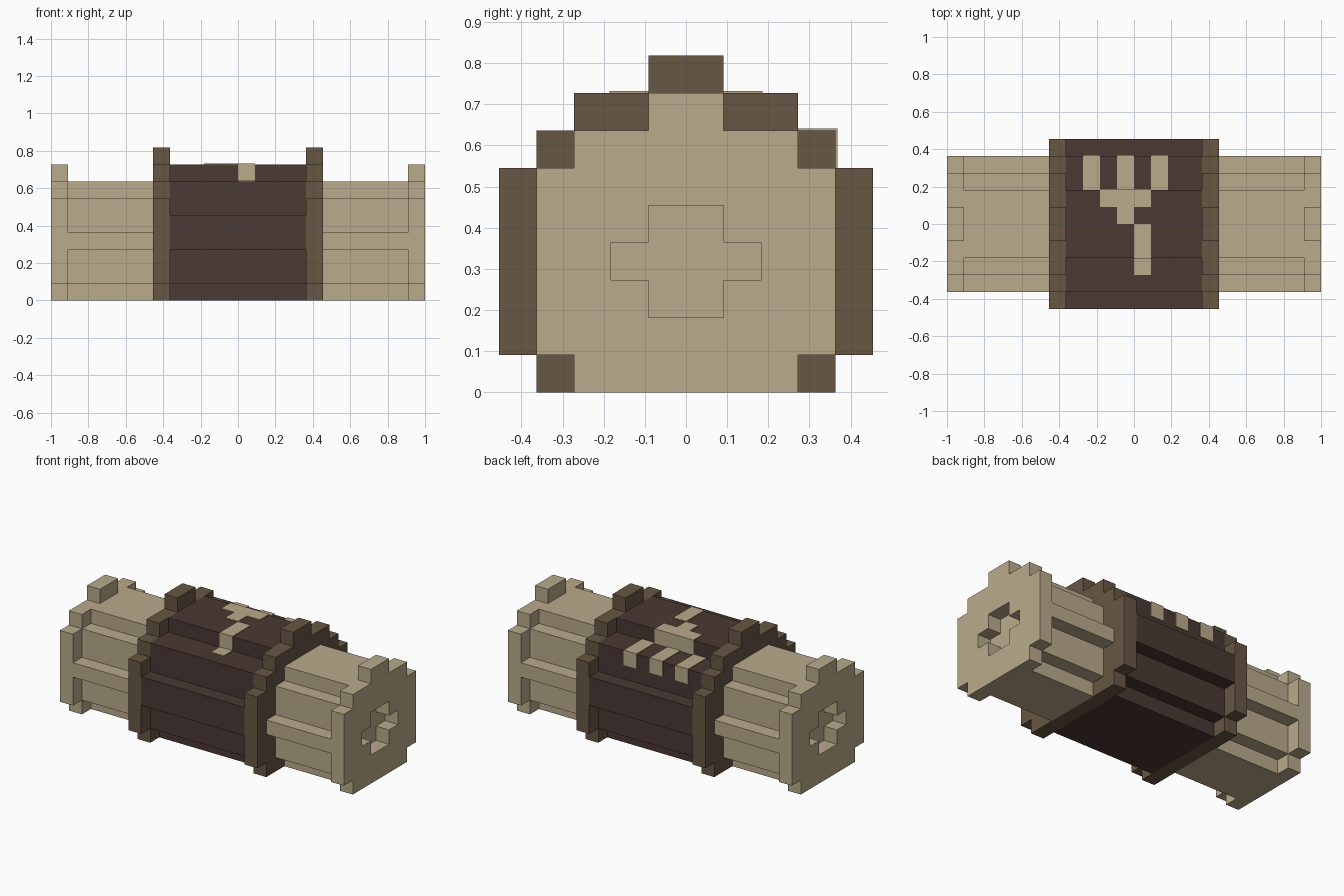
import bpy
import bmesh

U = 1 / 11   # size of one block
E = 0.05     # thickness of painted plates, in blocks

cube = bpy.data.objects.get("Cube")
if cube:
    bpy.data.objects.remove(cube, do_unlink=True)


def material(name, rgb):
    m = bpy.data.materials.new(name)
    m.use_nodes = True
    m.diffuse_color = (*rgb, 1)
    bsdf = next(n for n in m.node_tree.nodes if n.type == 'BSDF_PRINCIPLED')
    bsdf.inputs["Base Color"].default_value = (*rgb, 1)
    return m


BEIGE = material("beige", (0.491, 0.407, 0.258))
BROWN = material("brown", (0.136, 0.095, 0.058))
DARK = material("dark brown", (0.069, 0.041, 0.033))


def prism(name, steps, x0, x1, mat):
    """Stepped symmetric outline, (bottom, top, half width) rows, swept along x."""
    half = []
    for low, high, w in steps:
        half += [(w, low), (w, high)]
    outline = half + [(-y, z) for y, z in reversed(half)]
    bm = bmesh.new()
    face = bm.faces.new([bm.verts.new((x0 * U, y * U, z * U)) for y, z in outline])
    swept = bmesh.ops.extrude_face_region(bm, geom=[face])
    verts = [g for g in swept["geom"] if isinstance(g, bmesh.types.BMVert)]
    bmesh.ops.translate(bm, vec=((x1 - x0) * U, 0, 0), verts=verts)
    bmesh.ops.recalc_face_normals(bm, faces=bm.faces)
    mesh = bpy.data.meshes.new(name)
    bm.to_mesh(mesh)
    bm.free()
    mesh.materials.append(mat)
    ob = bpy.data.objects.new(name, mesh)
    bpy.context.collection.objects.link(ob)
    return ob


def block(name, x, y, z, mat):
    """Axis-aligned box from (low, high) ranges."""
    bpy.ops.mesh.primitive_cube_add(size=1, location=[(a + b) / 2 * U for a, b in (x, y, z)])
    ob = bpy.context.object
    ob.name = name
    for v in ob.data.vertices:
        for i, (a, b) in enumerate((x, y, z)):
            v.co[i] *= (b - a) * U
    ob.data.materials.append(mat)


# Outlines of the four kinds of section
BODY = [(0, 1, 3), (1, 3, 4), (3, 5, 5), (5, 7, 4), (7, 8, 2)]
COLLAR = [(0, 1, 4), (1, 6, 5), (6, 7, 4), (7, 8, 3), (8, 9, 1)]
ARM = [(0, 1, 2), (1, 3, 3), (3, 4, 4), (4, 6, 3), (6, 7, 2)]
PLATE = [(0, 1, 3), (1, 6, 4), (6, 7, 3), (7, 8, 1)]
CROSS = [(2, 3, 1), (3, 4, 2), (4, 5, 1)]

prism("middle_body", BODY, -4, 4, DARK)

# Collar, arm and pierced end plate on each side
for side, s in (("left", 1), ("right", -1)):
    prism(side + "_collar", COLLAR, 4 * s, 5 * s, BROWN)
    prism(side + "_arm", ARM, 5 * s, 10 * s, BEIGE)
    plate = prism(side + "_end_plate", PLATE, 10 * s, 11 * s, BEIGE)
    cutter = prism(side + "_cross_cutter", CROSS, 9.5 * s, 11.5 * s, BEIGE)
    cutter.hide_render = True
    mod = plate.modifiers.new("cross_hole", 'BOOLEAN')
    mod.operation = 'DIFFERENCE'
    mod.solver = 'EXACT'
    mod.object = cutter
    bpy.context.view_layer.objects.active = plate
    bpy.ops.object.modifier_apply(modifier=mod.name)
    bpy.data.objects.remove(cutter, do_unlink=True)

# Painted claw mark: stem over the front step
block("mark_stem_top", (0, 1), (-2 - E, 0), (8, 8 + E), BEIGE)
block("mark_stem_front", (0, 1), (-2 - E, -2), (7, 8), BEIGE)
block("mark_stem_ledge", (0, 1), (-3, -2), (7, 7 + E), BEIGE)

# Palm of the mark, folded over the back step
block("mark_neck", (-1, 0), (0, 1), (8, 8 + E), BEIGE)
block("mark_palm_top", (-2, 1), (1, 2 + E), (8, 8 + E), BEIGE)
block("mark_palm_back", (-2, 1), (2, 2 + E), (7, 8), BEIGE)

# Three claws on the back ledge
for i in range(3):
    x = (2 * i - 3, 2 * i - 2)
    block(f"mark_claw_ledge_{i + 1}", x, (2, 4 + E), (7, 7 + E), BEIGE)
    block(f"mark_claw_back_{i + 1}", x, (4, 4 + E), (6, 7), BEIGE)
